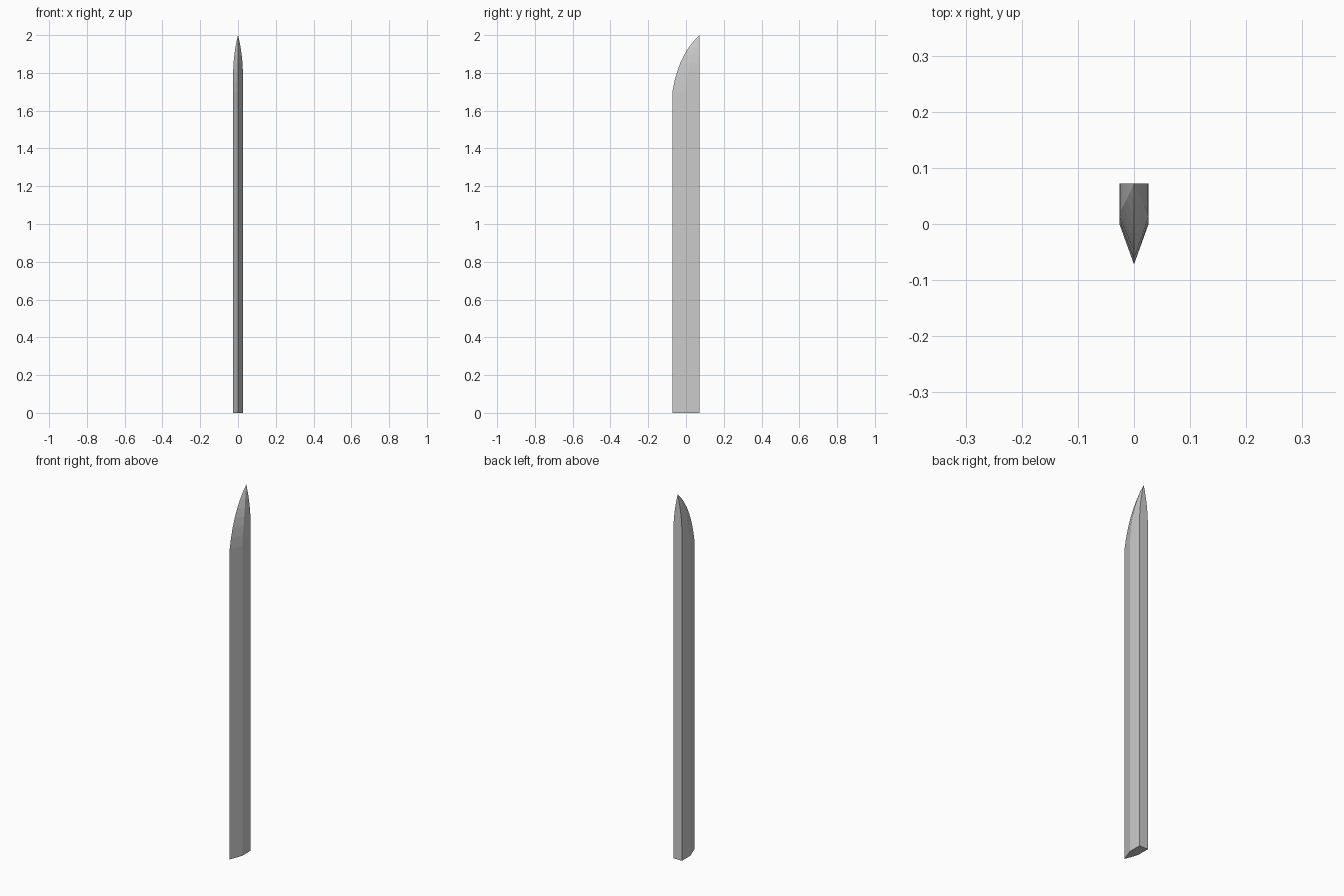
import bpy, bmesh

if "Cube" in bpy.data.objects:
    bpy.data.objects.remove(bpy.data.objects["Cube"])

HALF_X, EDGE, SPINE = 0.026, -0.072, 0.072
SEGMENTS = 7


def bezier(a, b, c, t):
    return (1 - t) ** 2 * a + 2 * t * (1 - t) * b + t * t * c


def section(bm, z, edge_y, ridge_y, w):
    # five-sided blade section: cutting edge, two ridges, two spine corners
    pts = [(0, edge_y), (w, ridge_y), (w, SPINE), (-w, SPINE), (-w, ridge_y)]
    return [bm.verts.new((x, y, z)) for x, y in pts]


bm = bmesh.new()
rings = [section(bm, 0, EDGE, 0, HALF_X)]

# straight body up to the curved tip
for i in range(SEGMENTS):
    t = i / SEGMENTS
    z = bezier(1.70, 1.90, 2.0, t)
    edge_y = bezier(EDGE, -0.04, SPINE, t)
    taper = max(0.0, (z - 1.79) / 0.21)
    rings.append(section(bm, z, edge_y, (edge_y + SPINE) / 2,
                         HALF_X * (1 - taper ** 2)))

# side walls, base cap and point
for lower, upper in zip(rings, rings[1:]):
    for k in range(5):
        n = (k + 1) % 5
        bm.faces.new((lower[k], lower[n], upper[n], upper[k]))
bm.faces.new(rings[0][::-1])
point = bm.verts.new((0, SPINE, 2.0))
for k in range(5):
    bm.faces.new((rings[-1][k], rings[-1][(k + 1) % 5], point))
bmesh.ops.recalc_face_normals(bm, faces=bm.faces)

mesh = bpy.data.meshes.new("blade")
bm.to_mesh(mesh)
bm.free()
blade = bpy.data.objects.new("blade", mesh)
bpy.context.collection.objects.link(blade)
